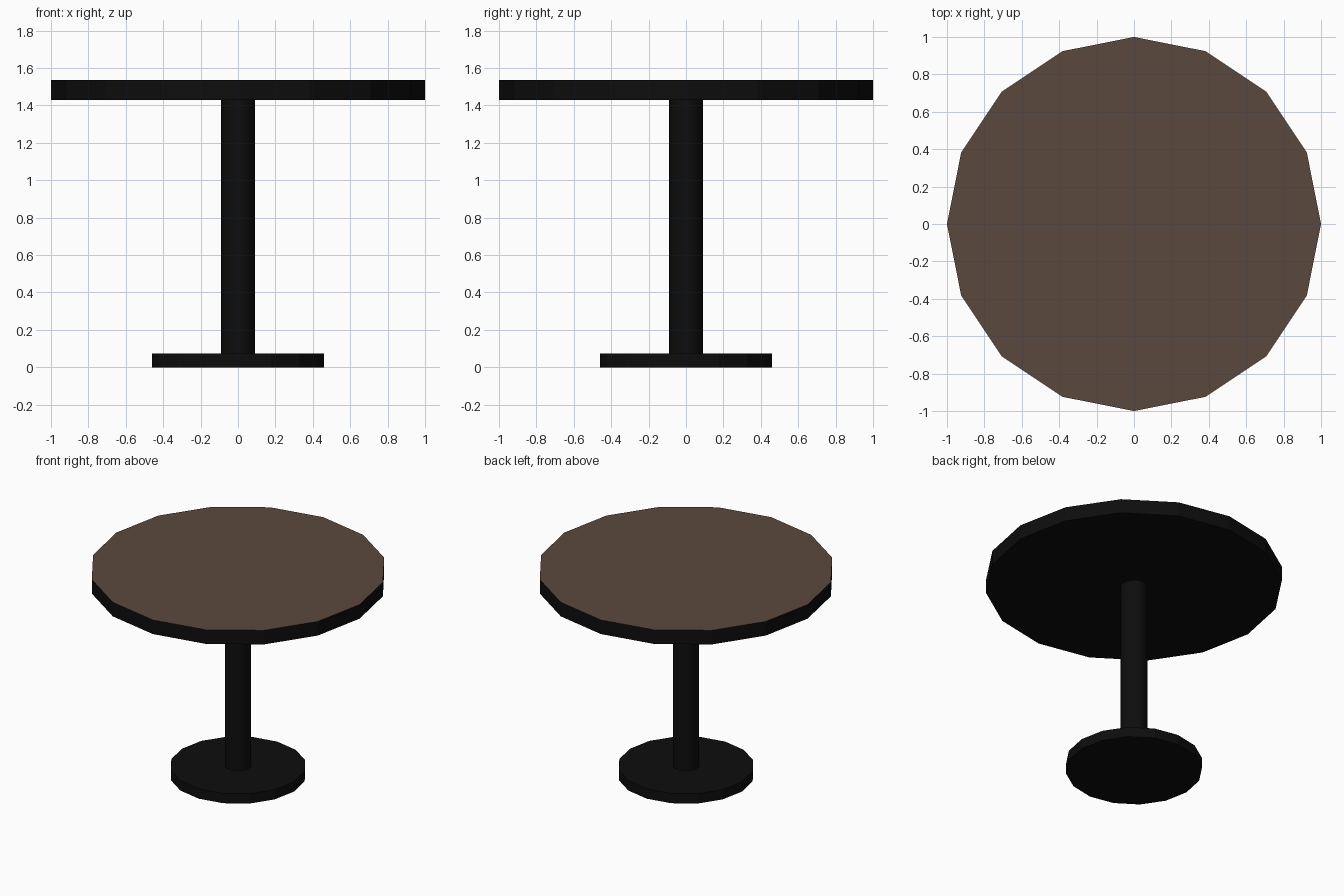
import bpy

if "Cube" in bpy.data.objects:
    bpy.data.objects.remove(bpy.data.objects["Cube"])


def material(name, colour):
    m = bpy.data.materials.new(name)
    m.diffuse_color = (*colour, 1.0)
    m.use_nodes = True
    m.node_tree.nodes["Principled BSDF"].inputs["Base Color"].default_value = m.diffuse_color
    return m


black = material("black", (0.004, 0.004, 0.004))
brown = material("dark brown", (0.105, 0.066, 0.047))


def cylinder(name, radius, z0, z1, sides=16):
    """Upright cylinder between two heights, a vertex on the +x axis."""
    bpy.ops.mesh.primitive_cylinder_add(
        vertices=sides, radius=radius, depth=z1 - z0,
        location=(0, 0, (z0 + z1) / 2))
    ob = bpy.context.object
    ob.name = name
    ob.data.materials.append(black)
    return ob


# Foot plate
cylinder("base", 0.46, 0.0, 0.073)

# Central post
post = cylinder("column", 0.09, 0.073, 1.43)
bpy.ops.object.shade_smooth_by_angle(angle=0.6)

# Table top: brown upper face, black rim and underside
top = cylinder("table_top", 1.0, 1.43, 1.535)
top.data.materials.append(brown)
for face in top.data.polygons:
    if face.normal.z > 0.9:
        face.material_index = 1
